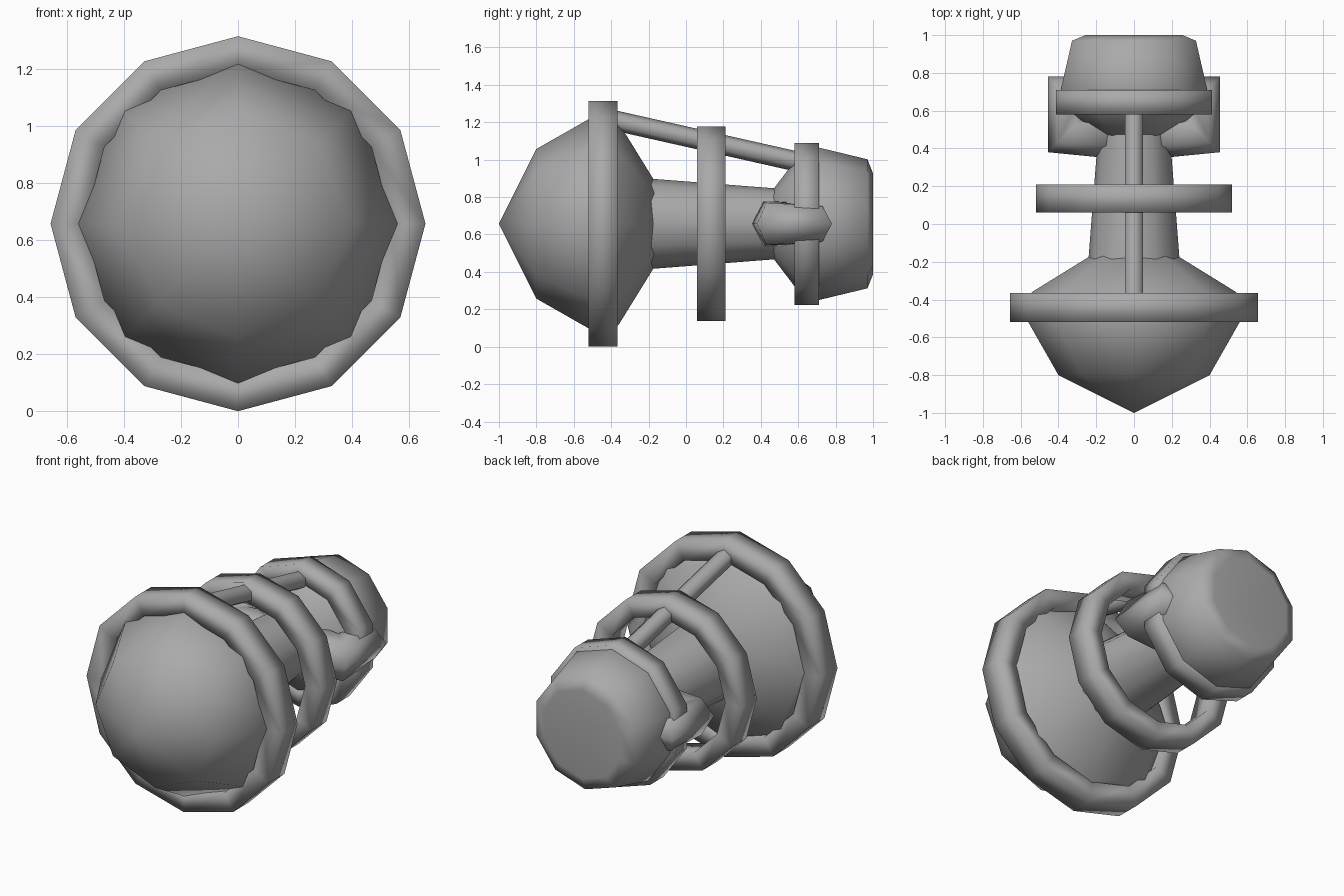
import bpy, math
from mathutils import Vector

if "Cube" in bpy.data.objects:
    bpy.data.objects.remove(bpy.data.objects["Cube"])

AXIS = 0.657  # height of the long axis
grey = bpy.data.materials.new("plain grey")
grey.use_nodes = True
grey.diffuse_color = (0.4, 0.4, 0.4, 1)
grey.node_tree.nodes["Principled BSDF"].inputs["Base Color"].default_value = (0.4, 0.4, 0.4, 1)


def skin(name, rings, loop=False, sharp=None):
    """Join equal-sized rings of points into a surface, capping open ends."""
    n = len(rings[0])
    verts = [p for ring in rings for p in ring]
    faces = []
    for i in range(len(rings) if loop else len(rings) - 1):
        a, b = i * n, (i + 1) % len(rings) * n
        for j in range(n):
            k = (j + 1) % n
            faces.append((a + j, a + k, b + k, b + j))
    if not loop:
        faces += [tuple(reversed(range(n))), tuple(range(len(verts) - n, len(verts)))]
    mesh = bpy.data.meshes.new(name)
    mesh.from_pydata(verts, [], faces)
    obj = bpy.data.objects.new(name, mesh)
    bpy.context.collection.objects.link(obj)
    mesh.materials.append(grey)
    bpy.context.view_layer.objects.active = obj
    bpy.ops.object.select_all(action='DESELECT')
    obj.select_set(True)
    bpy.ops.object.mode_set(mode='EDIT')
    bpy.ops.mesh.select_all(action='SELECT')
    bpy.ops.mesh.remove_doubles(threshold=0.0005)
    bpy.ops.mesh.normals_make_consistent(inside=False)
    bpy.ops.object.mode_set(mode='OBJECT')
    if sharp:
        bpy.ops.object.shade_smooth_by_angle(angle=math.radians(sharp))
    else:
        bpy.ops.object.shade_smooth()
    return obj


def circle(y, r, sides):
    """Ring of points round the long axis, one of them at the top."""
    turn = [2 * math.pi * i / sides for i in range(sides)]
    return [(r * math.sin(t), y, AXIS + r * math.cos(t)) for t in turn]


def lathe(name, profile, sides, sharp=None):
    return skin(name, [circle(y, r, sides) for y, r in profile], sharp=sharp)


def hoop(name, y0, y1, outer, inner, sides):
    corners = [(y0, outer), (y1, outer), (y1, inner), (y0, inner)]
    return skin(name, [circle(y, r, sides) for y, r in corners], loop=True)


# Faceted head, neck and dished tail
lathe("head", [(-1, 0), (-0.8, 0.4), (-0.44, 0.605), (-0.36, 0.54), (-0.15, 0.2), (-0.15, 0)], 8, 75)
lathe("neck", [(-0.3, 0.25), (0.6, 0.18)], 12, 60)
lathe("tail", [(0.44, 0), (0.44, 0.15), (0.6, 0.36), (0.7, 0.41), (0.97, 0.345),
               (1, 0.27), (0.9, 0)], 10, 75)

# Square-section hoops
hoop("front_hoop", -0.52, -0.365, 0.657, 0.54, 12)
hoop("middle_hoop", 0.06, 0.21, 0.52, 0.41, 12)
hoop("rear_hoop", 0.58, 0.71, 0.433, 0.33, 10)

# Six-sided strut along the top
strut = []
for y, z in ((-0.45, 1.225), (0.66, 0.975)):
    strut.append([(0.055 * math.sin(a), y, z + 0.055 * math.cos(a))
                  for a in (i * math.pi / 3 for i in range(6))])
skin("top_strut", strut, sharp=75)

# Mitred six-sided side handles: centre, half width vector, half height
path = [((0.1, 0.48), (0, -0.135), 0.14), ((0.355, 0.48), (0.1, -0.1), 0.13),
        ((0.355, 0.68), (0.1, 0.1), 0.11), ((0.2, 0.68), (0, 0.1), 0.11)]
for side, s in (("left", 1), ("right", -1)):
    rings = []
    for c, w, h in path:
        ring = []
        for i in range(6):
            a = i * math.pi / 3
            p = Vector(c) + Vector(w) * math.cos(a)
            ring.append((s * p.x, p.y, AXIS + h * math.sin(a)))
        rings.append(ring)
    skin(side + "_handle", rings, sharp=100)
